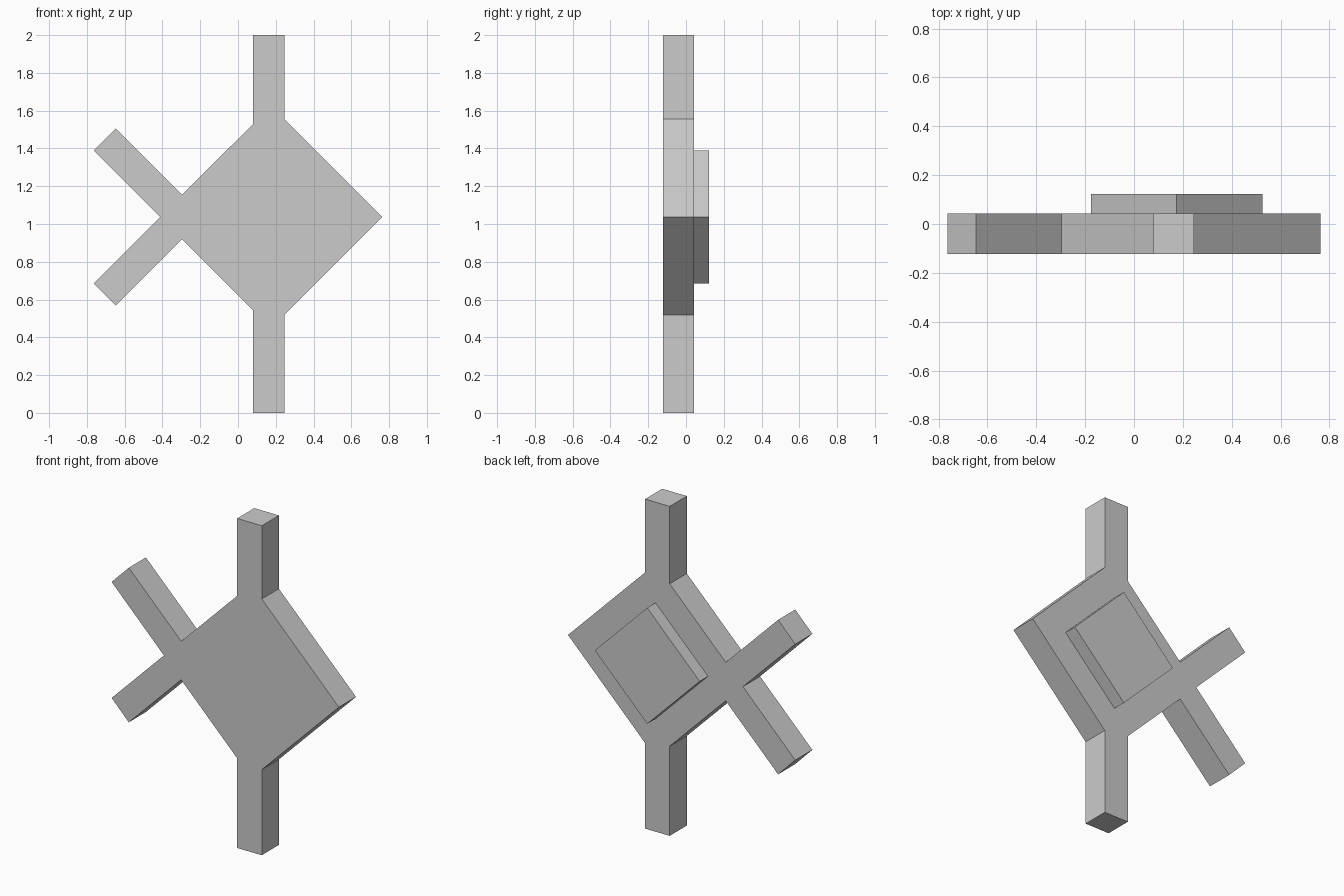
import bpy
import bmesh

if "Cube" in bpy.data.objects:
    bpy.data.objects.remove(bpy.data.objects["Cube"])

CX, CZ = 0.175, 1.037            # centre of the diamond
Y_FRONT, Y_MID, Y_BACK = -0.122, 0.042, 0.122


def extrude_profile(name, points, y0, y1):
    """Solid from an x/z outline, extruded along y."""
    bm = bmesh.new()
    face = bm.faces.new([bm.verts.new((x, y0, z)) for x, z in points])
    ext = bmesh.ops.extrude_face_region(bm, geom=[face])
    moved = [v for v in ext["geom"] if isinstance(v, bmesh.types.BMVert)]
    bmesh.ops.translate(bm, verts=moved, vec=(0, y1 - y0, 0))
    bmesh.ops.recalc_face_normals(bm, faces=bm.faces)
    mesh = bpy.data.meshes.new(name)
    bm.to_mesh(mesh)
    bm.free()
    obj = bpy.data.objects.new(name, mesh)
    bpy.context.collection.objects.link(obj)
    return obj


# Frame: diamond body, vertical post and two diagonal arms.
# Upper outline runs from the right corner to the notch between the arms.
right, notch = (0.763, CZ), (-0.412, CZ)
upper = [(0.245, 1.555), (0.245, 2.0), (0.08, 2.0), (0.08, 1.53),
         (-0.296, 1.154), (-0.648, 1.506), (-0.763, 1.389)]
# Lower half mirrors the upper, with the post reaching the ground
lower = [(x, 0.0 if z == 2.0 else 2 * CZ - z) for x, z in reversed(upper)]
extrude_profile("frame", [right] + upper + [notch] + lower, Y_FRONT, Y_MID)

# Raised diamond panel on the back
r = 0.352
extrude_profile("back_panel",
                [(CX + r, CZ), (CX, CZ + r), (CX - r, CZ), (CX, CZ - r)],
                Y_MID, Y_BACK)
